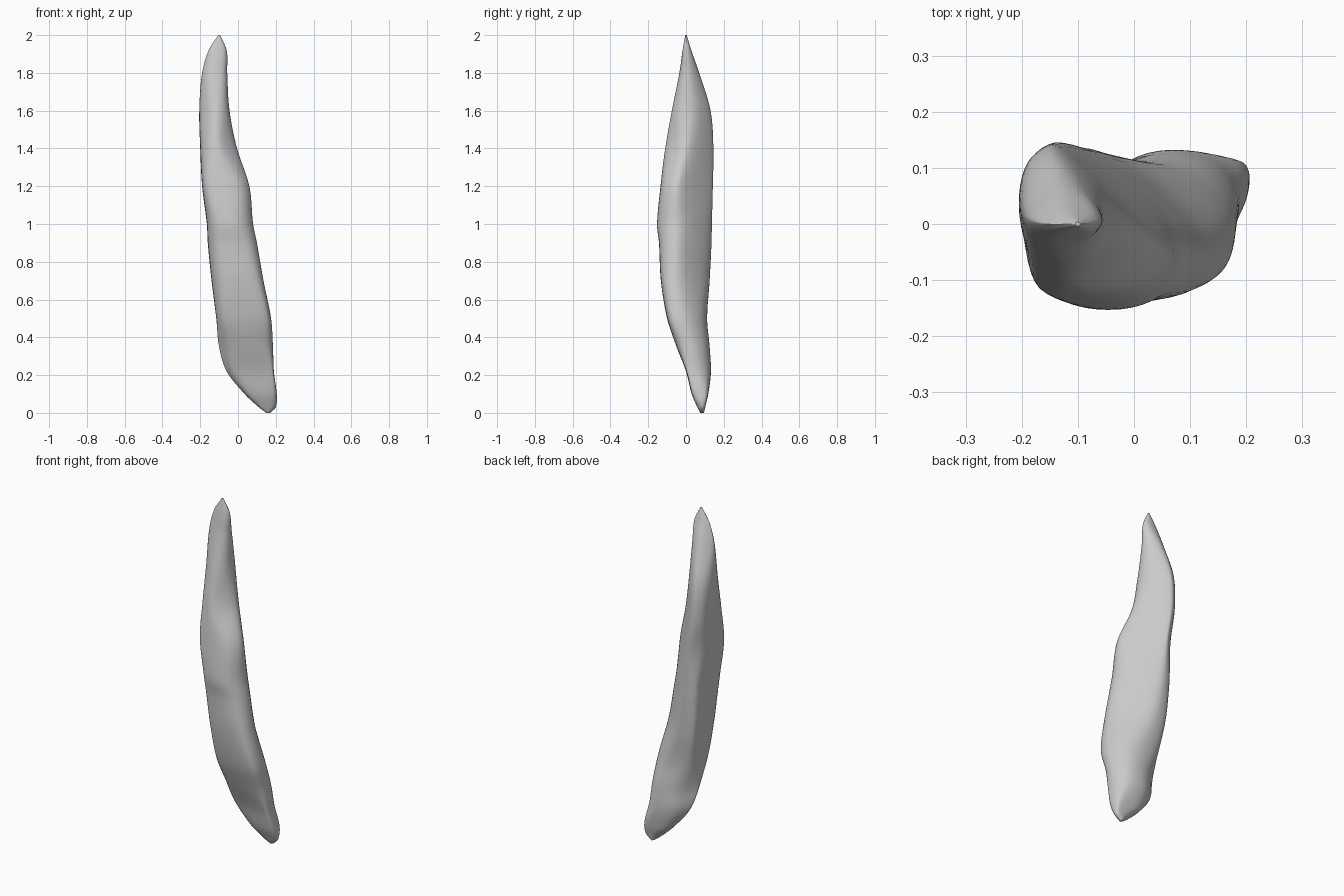
import bpy
import bmesh
import math
from mathutils import Vector

default_cube = bpy.data.objects.get("Cube")
if default_cube:
    bpy.data.objects.remove(default_cube, do_unlink=True)

# Height, then the extents of the section along x, y and both diagonals
# (thousandths of a unit): x low/high, y low/high, x+y low/high, y-x low/high
SECTIONS = [
    (0, 150, 170, 75, 95, 165, 180, -60, -45),
    (30, 110, 200, 60, 102, 130, 205, -85, -25),
    (100, 35, 205, 30, 118, 65, 215, -110, 35),
    (220, -60, 190, 0, 132, -10, 190, -125, 85),
    (350, -100, 185, -50, 125, -60, 170, -140, 95),
    (500, -115, 175, -100, 112, -115, 135, -170, 125),
    (700, -140, 135, -133, 125, -150, 85, -158, 165),
    (900, -160, 100, -143, 135, -172, 60, -132, 183),
    (1000, -165, 80, -153, 137, -185, 50, -120, 187),
    (1200, -190, 60, -135, 142, -200, 30, -95, 190),
    (1400, -200, -5, -110, 145, -180, 15, -20, 212),
    (1600, -205, -45, -75, 130, -155, 3, 10, 205),
    (1800, -190, -57, -35, 70, -135, -20, 35, 150),
    (1920, -155, -60, -18, 28, -110, -35, 42, 110),
    (2000, -105, -95, -4, 4, -75, -67, 67, 75),
]
STEPS = 8        # rings between two sections
CORNER = 6       # points on each rounded corner


def blend(i, t):
    """Smoothly interpolate the section table between rows i and i + 1."""
    last = len(SECTIONS) - 1
    a, b = SECTIONS[i], SECTIONS[i + 1]
    before, after = SECTIONS[max(i - 1, 0)], SECTIONS[min(i + 2, last)]
    gap = b[0] - a[0]
    row = [a[0] + gap * t]
    for k in range(1, len(a)):
        slope_a = (b[k] - before[k]) / (b[0] - before[0]) * gap
        slope_b = (after[k] - a[k]) / (after[0] - a[0]) * gap
        row.append((2 * t**3 - 3 * t**2 + 1) * a[k] + (t**3 - 2 * t**2 + t) * slope_a
                   + (3 * t**2 - 2 * t**3) * b[k] + (t**3 - t**2) * slope_b)
    return [value / 1000 for value in row]


def ring_points(row):
    """Round the eight-sided outline touching all the extents of a section."""
    z, x0, x1, y0, y1, u0, u1, v0, v1 = row
    reach = [x1, u1, y1, v1, -x0, -u0, -y0, -v0]   # counter-clockwise from +x
    corners = []
    for k in range(8):
        a, b = k * math.pi / 4, (k + 1) * math.pi / 4
        d, e = reach[k], reach[(k + 1) % 8]
        s = math.sin(b - a)
        corners.append(Vector(((d * math.sin(b) - e * math.sin(a)) / s,
                               (e * math.cos(a) - d * math.cos(b)) / s, z)))
    points = []
    for k in range(8):
        p, q, r = corners[k - 1], corners[k], corners[(k + 1) % 8]
        start, end = (p + q) / 2, (q + r) / 2
        for j in range(CORNER):
            t = j / CORNER
            points.append(start * (1 - t)**2 + q * 2 * t * (1 - t) + end * t**2)
    return points


# Lofted body with closed tips
bm = bmesh.new()
rows = [blend(i, s / STEPS) for i in range(len(SECTIONS) - 1) for s in range(STEPS)]
rows.append(blend(len(SECTIONS) - 2, 1))
rings = [[bm.verts.new(p) for p in ring_points(row)] for row in rows]
count = len(rings[0])
for low, high in zip(rings, rings[1:]):
    for k in range(count):
        n = (k + 1) % count
        bm.faces.new((low[k], low[n], high[n], high[k]))
bm.faces.new(rings[0][::-1])
bm.faces.new(rings[-1])
bmesh.ops.recalc_face_normals(bm, faces=bm.faces)
mesh = bpy.data.meshes.new("curved_body")
bm.to_mesh(mesh)
bm.free()
body = bpy.data.objects.new("curved_body", mesh)
bpy.context.collection.objects.link(body)

# Plain grey surface
grey = bpy.data.materials.new("plain_grey")
grey.use_nodes = True
colour = (0.6, 0.6, 0.6, 1)
grey.diffuse_color = colour
grey.node_tree.nodes["Principled BSDF"].inputs["Base Color"].default_value = colour
mesh.materials.append(grey)

# Smooth shading
bpy.ops.object.select_all(action="DESELECT")
body.select_set(True)
bpy.context.view_layer.objects.active = body
bpy.ops.object.shade_smooth_by_angle(angle=math.radians(60))
